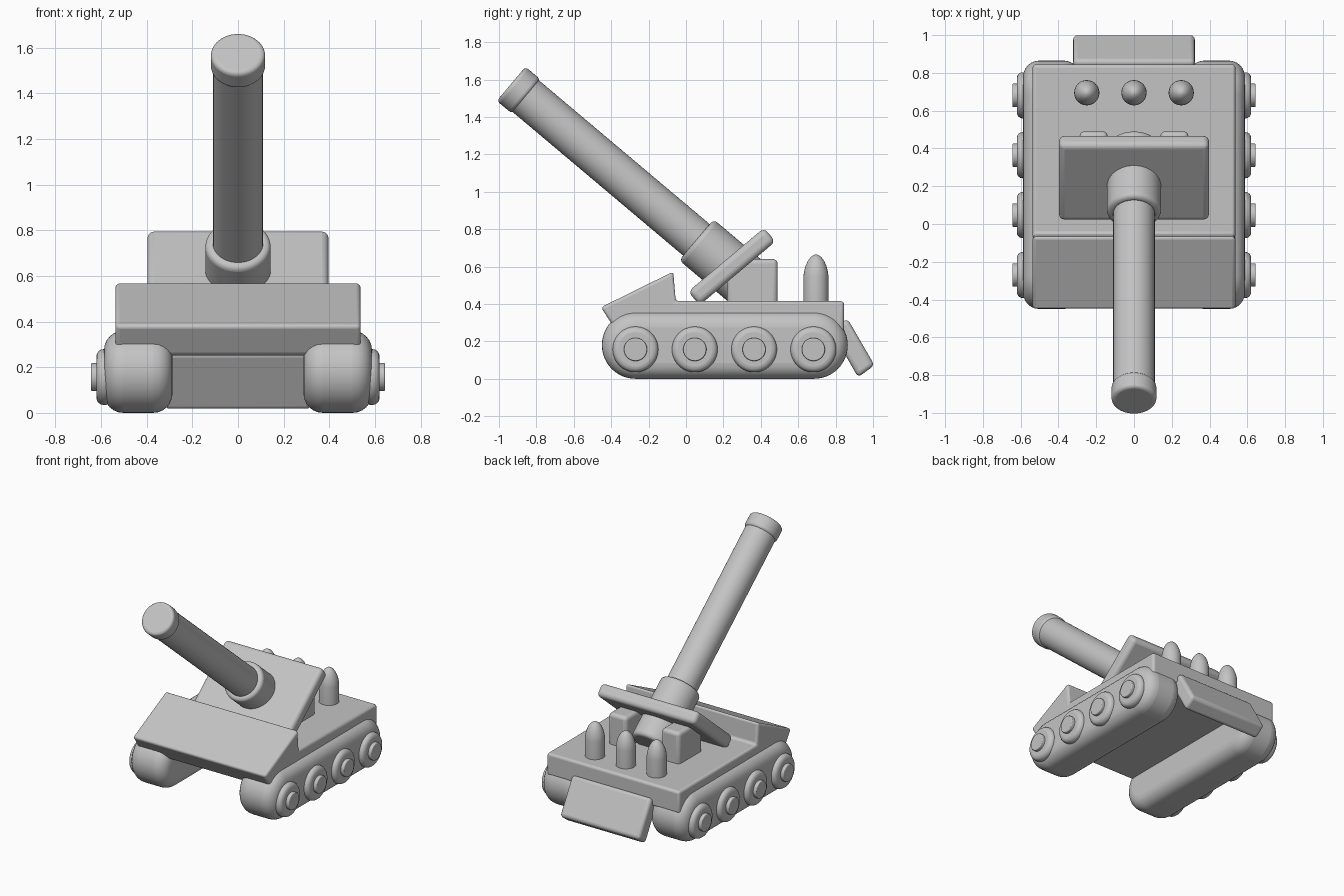
import bpy, bmesh, math
from mathutils import Vector

if "Cube" in bpy.data.objects:
    bpy.data.objects.remove(bpy.data.objects["Cube"])

GREY = bpy.data.materials.new("plain grey")
GREY.diffuse_color = (0.55, 0.55, 0.55, 1)
GREY.use_nodes = True
GREY.node_tree.nodes["Principled BSDF"].inputs["Base Color"].default_value = GREY.diffuse_color


def finish(name, bm, bevel=0.0, segments=4, limit=30):
    """Turn a bmesh into a smooth-shaded object with rounded edges."""
    bmesh.ops.recalc_face_normals(bm, faces=bm.faces)
    mesh = bpy.data.meshes.new(name)
    bm.to_mesh(mesh)
    bm.free()
    mesh.materials.append(GREY)
    ob = bpy.data.objects.new(name, mesh)
    bpy.context.collection.objects.link(ob)
    if bevel:
        mod = ob.modifiers.new("rounding", 'BEVEL')
        mod.width = bevel
        mod.segments = segments
        mod.limit_method = 'ANGLE'
        mod.angle_limit = math.radians(limit)
        mod.use_clamp_overlap = False
    bpy.ops.object.select_all(action='DESELECT')
    ob.select_set(True)
    bpy.context.view_layer.objects.active = ob
    bpy.ops.object.shade_smooth_by_angle(angle=math.radians(35))
    return ob


def extrude(name, profile, x0, x1, bevel, segments=4, limit=30):
    """Side profile of (y, z) points extruded from x0 to x1."""
    bm = bmesh.new()
    face = bm.faces.new([bm.verts.new((x0, y, z)) for y, z in profile])
    new = bmesh.ops.extrude_face_region(bm, geom=[face])["geom"]
    verts = [v for v in new if isinstance(v, bmesh.types.BMVert)]
    bmesh.ops.translate(bm, verts=verts, vec=(x1 - x0, 0, 0))
    return finish(name, bm, bevel, segments, limit)


def lathe(name, profile, origin, axis, bevel=0.0, sides=48):
    """Stack of rings (radius, distance along axis), capped at both ends."""
    bm = bmesh.new()
    turn = Vector((0, 0, 1)).rotation_difference(Vector(axis))
    rings = []
    for r, h in profile:
        rings.append([bm.verts.new(Vector(origin) + turn @ Vector(
            (r * math.cos(2 * math.pi * i / sides),
             r * math.sin(2 * math.pi * i / sides), h))) for i in range(sides)])
    for a, b in zip(rings, rings[1:]):
        for i in range(sides):
            j = (i + 1) % sides
            bm.faces.new((a[i], a[j], b[j], b[i]))
    bm.faces.new(rings[0])
    bm.faces.new(rings[-1])
    return finish(name, bm, bevel, 4, 50)


def slab(cy, cz, length, thick, angle):
    """Profile of a rectangle tilted in the side plane."""
    c, s = math.cos(angle), math.sin(angle)
    return [(cy + c * u * length / 2 - s * v * thick / 2,
             cz + s * u * length / 2 + c * v * thick / 2)
            for u, v in ((-1, -1), (1, -1), (1, 1), (-1, 1))]


# Hull with deck and wedge-shaped nose
extrude("hull", [(-0.455, 0.382), (-0.068, 0.573), (-0.055, 0.415), (0.845, 0.415),
                 (0.845, 0.252), (-0.37, 0.252)], -0.537, 0.537, 0.018)

# Tracks, wheels and hubs on both sides
oval = []
for cy, start in ((0.685, -90), (-0.27, 90)):
    for i in range(25):
        a = math.radians(start + i * 7.5)
        oval.append((cy + 0.18 * math.cos(a), 0.18 + 0.18 * math.sin(a)))
for side, label in ((-1, "left"), (1, "right")):
    extrude(label + "_track", oval, side * 0.287, side * 0.587, 0.085, 6, 50)
    for i in range(4):
        pos = (side * 0.55, -0.27 + i * 0.317, 0.157)
        lathe(f"{label}_wheel_{i + 1}", [(0.122, 0), (0.122, 0.07)],
              pos, (side, 0, 0), 0.03)
        lathe(f"{label}_hub_{i + 1}", [(0.062, 0), (0.062, 0.094)],
              pos, (side, 0, 0), 0.006)

# Rear spade hanging off the back
extrude("rear_spade", [(0.863, 0.322), (1.008, 0.072), (0.92, 0.008), (0.775, 0.262)],
        -0.322, 0.322, 0.024)

# Tilted gun shield and the two mounts behind it
extrude("gun_shield", slab(0.245, 0.6, 0.53, 0.095, math.radians(40)),
        -0.397, 0.397, 0.03)
for side, label in ((-1, "left"), (1, "right")):
    extrude(label + "_mount", [(0.22, 0.38), (0.49, 0.38), (0.49, 0.64), (0.22, 0.64)],
            side * 0.14, side * 0.288, 0.025)

# Gun: breech through the shield, long barrel, muzzle ring
tilt = math.radians(40.1)
aim = Vector((0, -math.cos(tilt), math.sin(tilt)))
tip = Vector((0, -0.935, 1.577))
lathe("breech", [(0.143, -1.755), (0.143, -1.295)], tip, aim, 0.025)
lathe("barrel", [(0.11, -1.5), (0.11, -0.05)], tip, aim)
lathe("muzzle", [(0.119, -0.105), (0.119, 0)], tip, aim, 0.02)

# Row of shells standing on the rear deck
for i, x in enumerate((-0.25, 0, 0.25)):
    lathe(f"shell_{i + 1}", [(0.067, 0.4), (0.067, 0.545), (0.064, 0.572), (0.056, 0.602),
                             (0.044, 0.63), (0.028, 0.651), (0.012, 0.662), (0.003, 0.664)],
          (x, 0.695, 0), (0, 0, 1), sides=32)
